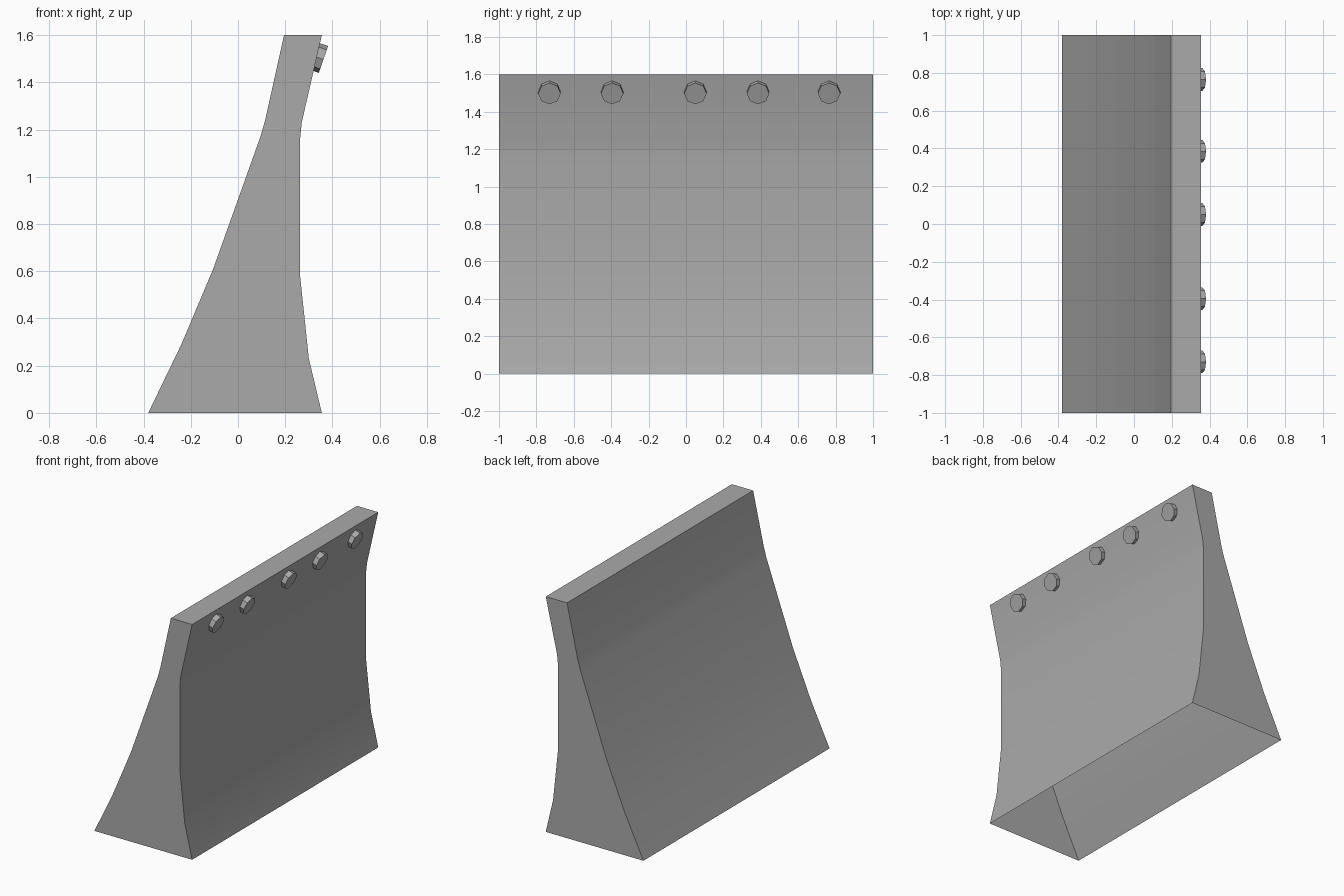
import bpy
import bmesh
import math
from mathutils import Matrix, Vector

cube = bpy.data.objects.get("Cube")
if cube:
    bpy.data.objects.remove(cube, do_unlink=True)

grey = bpy.data.materials.new("plain_grey")
grey.use_nodes = True
colour = (0.4, 0.4, 0.4, 1)
grey.diffuse_color = colour
grey.node_tree.nodes["Principled BSDF"].inputs["Base Color"].default_value = colour


def add_object(name, bm):
    mesh = bpy.data.meshes.new(name)
    bm.to_mesh(mesh)
    bm.free()
    mesh.materials.append(grey)
    obj = bpy.data.objects.new(name, mesh)
    bpy.context.collection.objects.link(obj)
    bpy.ops.object.select_all(action="DESELECT")
    obj.select_set(True)
    bpy.context.view_layer.objects.active = obj
    bpy.ops.object.shade_smooth_by_angle(angle=math.radians(30))
    return obj


# Barrier shell: flared profile swept along y, open underneath
profile = [(-.38, 0), (-.24, .29), (-.105, .61), (.095, 1.17), (.115, 1.24), (.195, 1.6),
           (.355, 1.6), (.27, 1.23), (.263, 1.16), (.263, .58), (.30, .23), (.355, 0)]
bm = bmesh.new()
front = [bm.verts.new((x, -1, z)) for x, z in profile]
back = [bm.verts.new((x, 1, z)) for x, z in profile]
bm.faces.new(front)
bm.faces.new(back)
for i in range(len(profile) - 1):
    bm.faces.new((front[i], front[i + 1], back[i + 1], back[i]))
bmesh.ops.recalc_face_normals(bm, faces=bm.faces)
# An open shell is oriented by its top face
bm.faces.ensure_lookup_table()
if max(bm.faces, key=lambda f: f.calc_center_median().z).normal.z < 0:
    bmesh.ops.reverse_faces(bm, faces=bm.faces)
add_object("barrier_shell", bm)

# Octagonal bolt heads tilted along the upper wall
tilt = math.radians(19)
axis = Vector((math.cos(tilt), 0, -math.sin(tilt)))
depth = 0.06
centre = Vector((.362, 0, 1.497)) - axis * depth / 2
for n, y in enumerate((-.73, -.395, .05, .385, .765)):
    bm = bmesh.new()
    place = Matrix.Translation(centre + Vector((0, y, 0))) @ Matrix.Rotation(math.pi / 2 + tilt, 4, "Y")
    bmesh.ops.create_cone(bm, cap_ends=True, segments=8, radius1=.06, radius2=.06,
                          depth=depth, matrix=place)
    add_object(f"bolt_head_{n + 1}", bm)
